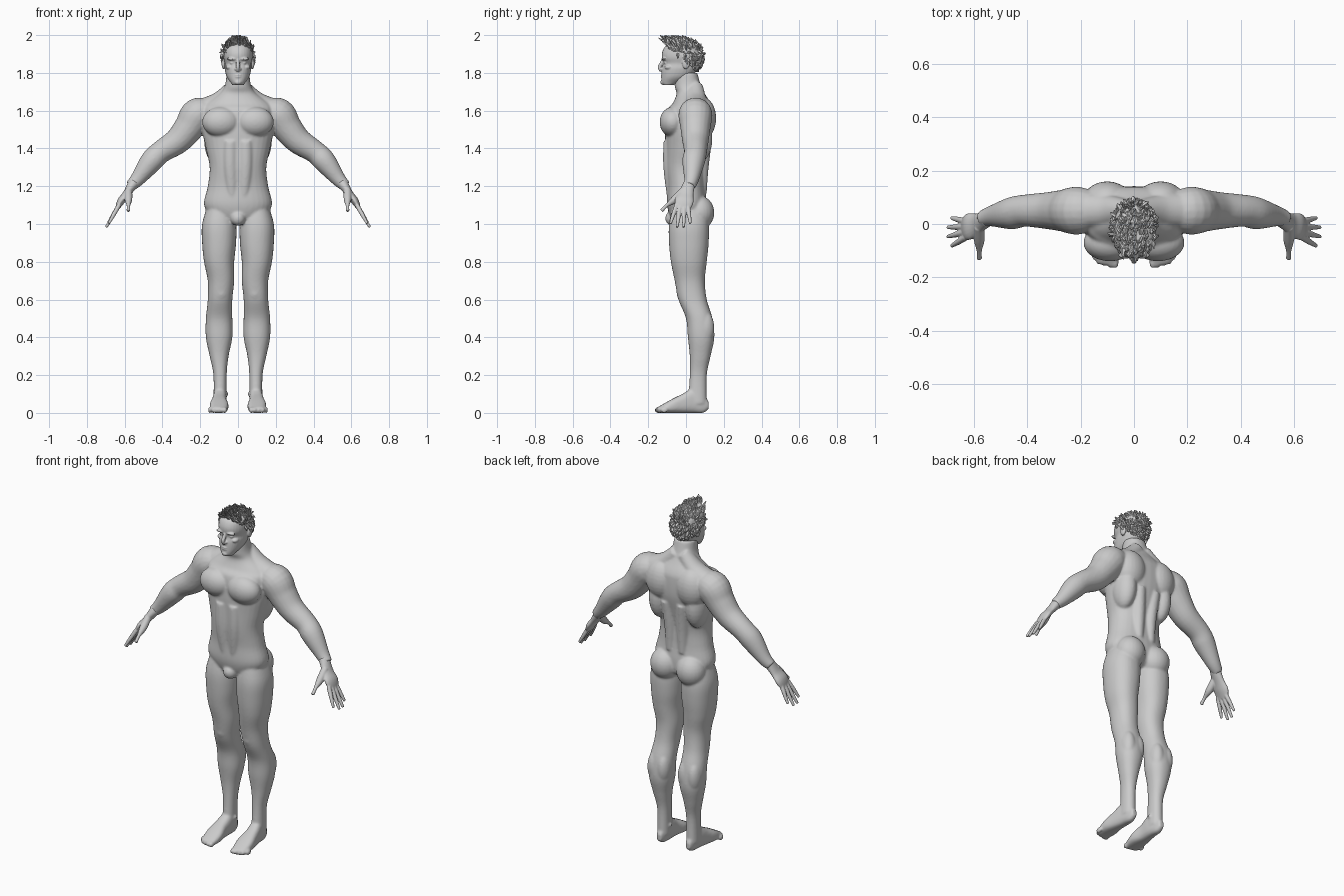
import bpy, bmesh, math, random
from mathutils import Vector, Matrix

cube = bpy.data.objects.get("Cube")
if cube:
    bpy.data.objects.remove(cube, do_unlink=True)

grey = bpy.data.materials.new("plain_grey")
grey.use_nodes = True
tone = (.6, .6, .6, 1)
grey.diffuse_color = tone
grey.node_tree.nodes["Principled BSDF"].inputs["Base Color"].default_value = tone


def spline(rows, steps=5):
    """Smooth interpolation of rows of numbers."""
    result = []
    last = len(rows) - 1
    for i in range(last):
        before, start, end, after = (rows[max(i - 1, 0)], rows[i], rows[i + 1], rows[min(i + 2, last)])
        for step in range(steps):
            t = step / steps
            result.append([q + t * (r - p + t * (2 * p - 5 * q + 4 * r - s + t * (3 * (q - r) + s - p))) / 2
                           for p, q, r, s in zip(before, start, end, after)])
    return result + [list(rows[-1])]


def skin(bm, rings):
    """Closed surface through rings of points."""
    loops = [[bm.verts.new(point) for point in ring] for ring in rings]
    for low, high in zip(loops, loops[1:]):
        for i in range(len(low)):
            j = (i + 1) % len(low)
            bm.faces.new((low[i], low[j], high[j], high[i]))
    bm.faces.new(loops[0][::-1])
    bm.faces.new(loops[-1])


def circle(count, power=1):
    """Unit circle, squarer for a lower power."""
    points = []
    for i in range(count):
        angle = math.tau * i / count
        points.append([math.copysign(abs(f) ** power, f) for f in (math.cos(angle), math.sin(angle))])
    return points


def slab(bm, rows, side=1, axis="z", power=.9):
    """Loft of (level, inner x, outer x, low, high) sections along z or y."""
    rings = []
    for level, inner, outer, low, high in spline(rows):
        ring = []
        for c, s in circle(32, power):
            x = side * ((inner + outer) + c * (outer - inner)) / 2
            w = ((low + high) + s * (high - low)) / 2
            ring.append((x, w, level) if axis == "z" else (x, level, w))
        rings.append(ring)
    skin(bm, rings)


def tube(bm, rows, side=1, count=20, steps=5):
    """Limb through (x, y, z, thickness, breadth along y)."""
    rows = spline(rows, steps)
    path = [Vector(row[:3]) for row in rows]
    rings = []
    for i, row in enumerate(rows):
        along = (path[min(i + 1, len(path) - 1)] - path[max(i - 1, 0)]).normalized()
        across = Vector((0, 1, 0))
        across = (across - along * across.dot(along)).normalized()
        normal = along.cross(across)
        ring = [path[i] + normal * c * row[3] + across * s * row[4] for c, s in circle(count)]
        rings.append([(side * point.x, point.y, point.z) for point in ring])
    skin(bm, rings)


def blob(bm, center, radii, side=1):
    """Ellipsoid muscle or feature."""
    x, y, z = center
    place = Matrix.Translation((side * x, y, z)) @ Matrix.Diagonal((*radii, 1))
    bmesh.ops.create_uvsphere(bm, u_segments=24, v_segments=14, radius=1, matrix=place)


def finish(bm, name, voxel=None, smooth=6):
    """Make an object; with a voxel size, fuse the pieces into one skin."""
    bmesh.ops.recalc_face_normals(bm, faces=bm.faces)
    mesh = bpy.data.meshes.new(name)
    bm.to_mesh(mesh)
    bm.free()
    mesh.materials.append(grey)
    part = bpy.data.objects.new(name, mesh)
    bpy.context.collection.objects.link(part)
    if voxel:
        fuse = part.modifiers.new("fuse", "REMESH")
        fuse.mode = "VOXEL"
        fuse.voxel_size = voxel
        fuse.use_smooth_shade = True
        relax = part.modifiers.new("relax", "SMOOTH")
        relax.factor = .5
        relax.iterations = smooth


# Torso and neck: level, half width, front, back
body = bmesh.new()
torso = [(1, .03, -.05, .05), (1.03, .13, -.08, .1), (1.1, .18, -.1, .11), (1.2, .16, -.1, .1),
         (1.3, .15, -.11, .1), (1.4, .17, -.11, .12), (1.5, .19, -.11, .14), (1.6, .19, -.1, .14),
         (1.64, .17, -.07, .13), (1.69, .1, -.05, .1), (1.73, .07, -.06, .08), (1.8, .06, -.06, .06)]
slab(body, [(level, -half, half, front, back) for level, half, front, back in torso])
blob(body, (0, -.07, 1.03), (.04, .04, .04))

leg = [(1.1, .03, .16, -.07, .1), (1, .01, .19, -.09, .12), (.9, .01, .19, -.09, .12), (.8, .02, .18, -.08, .11),
       (.7, .02, .16, -.06, .1), (.6, .03, .16, -.04, .11), (.5, .03, .17, 0, .14), (.4, .03, .17, .01, .15),
       (.3, .05, .15, .02, .13), (.2, .06, .13, .02, .11), (.05, .06, .13, .01, .11)]
foot = [(.12, .08, .11, .02, .06), (.09, .07, .12, 0, .1), (.04, .06, .13, 0, .13),
        (-.02, .06, .14, 0, .1), (-.08, .05, .15, 0, .07), (-.15, .06, .14, 0, .03)]
arm = [(.14, .05, 1.6, .06, .07), (.21, .05, 1.58, .09, .09), (.26, .05, 1.51, .08, .08),
       (.32, .05, 1.44, .07, .07), (.41, .05, 1.38, .06, .06), (.46, .04, 1.33, .06, .06),
       (.53, .03, 1.24, .04, .04), (.57, .02, 1.2, .03, .03)]
trapezius = [(.02, .05, 1.73, .04, .04), (.1, .05, 1.65, .05, .06), (.2, .05, 1.6, .06, .07)]
abdominal = [(.04, -.08, 1.44, .04, .04), (.04, -.08, 1.3, .04, .04), (.03, -.07, 1.14, .03, .03)]
lower_back = [(.05, .09, 1.46, .04, .05), (.04, .07, 1.3, .04, .05), (.04, .07, 1.16, .03, .04)]
for side in (1, -1):
    # Limbs and muscle columns
    slab(body, leg, side)
    slab(body, foot, side, "y", .75)
    for path in (arm, trapezius, abdominal, lower_back):
        tube(body, path, side)
    # Toes
    for toe in range(5):
        blob(body, (.07 + .02 * toe, -.147 + .002 * toe ** 2, .015), (.013 - .001 * toe, .02, .016), side)
    # Chest, shoulder blade and flank
    blob(body, (.09, -.07, 1.54), (.1, .07, .08), side)
    blob(body, (.1, .09, 1.56), (.09, .07, .11), side)
    blob(body, (.12, .06, 1.45), (.06, .08, .13), side)
    # Buttock, knee, calf and ankle
    blob(body, (.085, .07, 1.06), (.084, .08, .09), side)
    blob(body, (.09, -.02, .64), (.04, .03, .05), side)
    for x in (.07, .13):
        blob(body, (x, .1, .45), (.04, .05, .09), side)
    blob(body, (.09, .06, .1), (.04, .02, .02), side)
finish(body, "body", .006, 8)

# Hands: fingers fan out from the knuckles
hands = bmesh.new()
palm = [(.55, .02, 1.22, .03, .03), (.59, 0, 1.16, .02, .04), (.62, -.01, 1.12, .02, .05),
        (.64, -.02, 1.08, .01, .04)]
thumb = [(.58, -.01, 1.18, .02, .02), (.58, -.06, 1.13, .02, .02), (.58, -.1, 1.1, .01, .01),
         (.58, -.13, 1.07, .01, .01)]
for side in (1, -1):
    tube(hands, palm, side)
    tube(hands, thumb, side)
    for finger in range(4):
        spread = finger - 1.5
        root = Vector((.63, -.02 + .02 * spread, 1.1))
        tip = Vector((.7 - .007 * spread ** 2, -.03 + .035 * spread, .98 + .01 * spread ** 2))
        middle = (root + tip) / 2
        tube(hands, [(*root, .012, .012), (*middle, .011, .011), (*tip, .007, .007)], side)
finish(hands, "hands", .0035, 4)

# Head: level, half width, front, back
head = bmesh.new()
skull = [(1.735, .03, -.12, -.07), (1.75, .04, -.13, -.03), (1.78, .06, -.13, .03), (1.82, .07, -.127, .06),
         (1.85, .07, -.12, .07), (1.88, .077, -.128, .08), (1.91, .077, -.126, .08), (1.94, .07, -.11, .06),
         (1.96, .04, -.08, .03)]
slab(head, [(level, -half, half, front, back) for level, half, front, back in skull])
# Nose, lips and chin
tube(head, [(0, -.12, 1.87, .006, .01), (0, -.13, 1.85, .01, .01), (0, -.14, 1.83, .01, .01),
            (0, -.13, 1.81, .01, .01)])
for level in (1.778, 1.788):
    blob(head, (0, -.124, level), (.02, .01, .005))
blob(head, (0, -.12, 1.75), (.02, .016, .014))
for side in (1, -1):
    # Brow, eye, cheekbone, nostril and ear
    blob(head, (.03, -.117, 1.874), (.03, .013, .008), side)
    blob(head, (.03, -.105, 1.852), (.013, .012, .008), side)
    blob(head, (.045, -.09, 1.83), (.02, .024, .014), side)
    blob(head, (.012, -.126, 1.82), (.007, .01, .007), side)
    blob(head, (.077, 0, 1.85), (.01, .02, .03), side)
finish(head, "head", .0035, 3)


def hairline(y):
    return 1.86 - .8 * y


# Hair cap
center, radii = Vector((0, -.02, 1.88)), Vector((.081, .103, .083))
cap = bmesh.new()
blob(cap, center, radii)
bare = [vert for vert in cap.verts if vert.co.z < hairline(vert.co.y)]
bmesh.ops.delete(cap, geom=bare, context="VERTS")
for face in cap.faces:
    face.smooth = True
finish(cap, "hair_cap")

# Hair tufts: swept up and forward on top, lying flat lower down
random.seed(4)
tufts = bmesh.new()
planted = 0
while planted < 420:
    out = Vector([random.gauss(0, 1) for _ in range(3)]).normalized()
    root = center + out * radii
    if root.z < hairline(root.y):
        continue
    planted += 1
    top = min(max((root.z - 1.89) / .05, 0), 1)
    up = Vector((-.4 * out.x, -.6, .75)) * top
    down = Vector((0, .3, -.8)) * (1 - top)
    jitter = Vector([random.uniform(-.25, .25) for _ in range(3)])
    way = (out * .3 + up + down + jitter).normalized()
    length = .02 + top * (.02 + .42 * max(0, -root.y - .02))
    tip = root + way * length * random.uniform(.75, 1.1)
    tip.z, tip.y = min(tip.z, 2), max(tip.y, -.16)
    middle = (root + tip) / 2 + out * .004
    wide = random.uniform(.006, .01)
    slim = wide * .8
    tube(tufts, [(*root, wide, wide), (*middle, slim, slim), (*tip, .002, .002)], count=5, steps=2)
finish(tufts, "hair_tufts")
